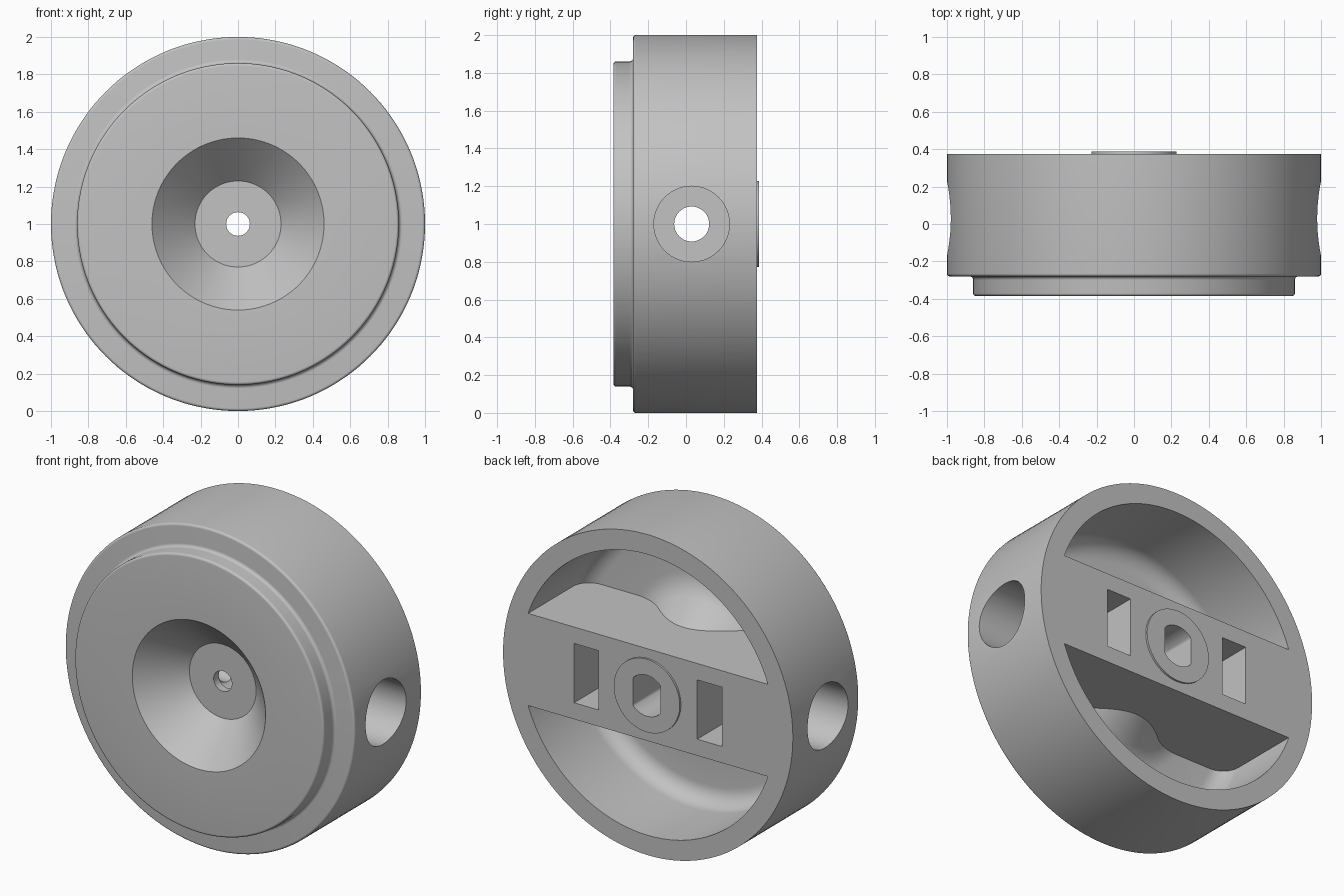
import bpy, bmesh
from math import pi, sin, cos, radians
from mathutils import Matrix, Vector

if "Cube" in bpy.data.objects:
    bpy.data.objects.remove(bpy.data.objects["Cube"], do_unlink=True)

CENTRE = Vector((0, 0, 1))

grey = bpy.data.materials.new("light_grey")
grey.use_nodes = True
colour = (0.54, 0.54, 0.54, 1)
grey.diffuse_color = colour
grey.node_tree.nodes["Principled BSDF"].inputs["Base Color"].default_value = colour


def finish(name, bm):
    bmesh.ops.recalc_face_normals(bm, faces=bm.faces)
    mesh = bpy.data.meshes.new(name)
    bm.to_mesh(mesh)
    bm.free()
    mesh.materials.append(grey)
    obj = bpy.data.objects.new(name, mesh)
    bpy.context.collection.objects.link(obj)
    return obj


def arc(r, y, radius, start, end, steps=6):
    """Fillet points in the profile plane (radius, y)."""
    angles = [radians(start + (end - start) * i / steps) for i in range(steps + 1)]
    return [(r + radius * cos(a), y + radius * sin(a)) for a in angles]


def revolve(name, profile, segments=144):
    """Turn a (radius, y) profile around the wheel axis."""
    bm = bmesh.new()
    verts = [bm.verts.new((r, y, 1)) for r, y in profile]
    edges = [bm.edges.new(pair) for pair in zip(verts, verts[1:])]
    bmesh.ops.spin(bm, geom=verts + edges, cent=CENTRE, axis=(0, 1, 0),
                   angle=2 * pi, steps=segments, use_merge=True)
    bmesh.ops.remove_doubles(bm, verts=bm.verts, dist=1e-5)
    return finish(name, bm)


def box(name, low, high):
    bm = bmesh.new()
    bmesh.ops.create_cube(bm, size=1)
    low, high = Vector(low), Vector(high)
    for v in bm.verts:
        v.co = (low + high) / 2 + v.co * (high - low)
    return finish(name, bm)


def rod(name, radius, start, end, axis, flat=None):
    """Cylinder along x or y, with optional flats on both x sides."""
    bm = bmesh.new()
    turn = Matrix.Rotation(pi / 2, 4, "Y" if axis == "X" else "X")
    bmesh.ops.create_cone(bm, cap_ends=True, segments=64, radius1=radius,
                          radius2=radius, depth=(end - start).length)
    bmesh.ops.transform(bm, verts=bm.verts,
                        matrix=Matrix.Translation((start + end) / 2) @ turn)
    if flat:
        for v in bm.verts:
            v.co.x = max(-flat, min(flat, v.co.x))
    return finish(name, bm)


def cut(target, cutter):
    mod = target.modifiers.new("cut", "BOOLEAN")
    mod.operation = "DIFFERENCE"
    mod.solver = "EXACT"
    mod.object = cutter
    bpy.context.view_layer.objects.active = target
    bpy.ops.object.modifier_apply(modifier=mod.name)
    bpy.data.objects.remove(cutter, do_unlink=True)


# Wheel body: front cone, stepped face, rim and raised hub disc at the back
body = revolve("wheel_body",
               [(0, -0.15), (0.23, -0.15), (0.46, -0.385)]
               + arc(0.845, -0.37, 0.015, -90, 0)
               + arc(0.88, -0.30, 0.02, 180, 90)
               + arc(0.985, -0.265, 0.015, -90, 0)
               + [(1, 0.375), (0.2275, 0.375), (0.2275, 0.387), (0, 0.387)])

# Rear pocket with filleted floor, leaving the cross bar standing
pocket = revolve("pocket_cutter",
                 [(0, 0.07), (0.25, 0.07)]
                 + arc(0.546, 0.02, 0.2, 225, 270)
                 + arc(0.766, -0.07, 0.11, -90, 0, 10)
                 + [(0.876, 0.5), (0, 0.5)])
cut(pocket, box("bar_space", (-1.2, -1, 0.7125), (1.2, 1, 1.2875)))
cut(body, pocket)

# Slots and side counterbores, mirrored left and right
for side in (-1, 1):
    a, b = sorted((side * 0.34, side * 0.51))
    cut(body, box("slot_cutter", (a, -0.15, 0.815), (b, 0.6, 1.185)))
    cut(body, rod("side_hole_cutter", 0.2, Vector((side * 0.62, 0.03, 1)),
                  Vector((side * 1.2, 0.03, 1)), "X"))

# Cross hole, flat-sided shaft socket and small front hole
cut(body, rod("cross_hole_cutter", 0.0925, Vector((-0.8, 0.03, 1)),
              Vector((0.8, 0.03, 1)), "X"))
cut(body, rod("socket_cutter", 0.128, Vector((0, -0.1, 1)),
              Vector((0, 0.6, 1)), "Y", flat=0.095))
cut(body, rod("front_hole_cutter", 0.063, Vector((0, -0.5, 1)),
              Vector((0, 0, 1)), "Y"))

# Smooth curves, crisp edges
bpy.ops.object.select_all(action="DESELECT")
body.select_set(True)
bpy.context.view_layer.objects.active = body
bpy.ops.object.shade_smooth_by_angle(angle=radians(30))
